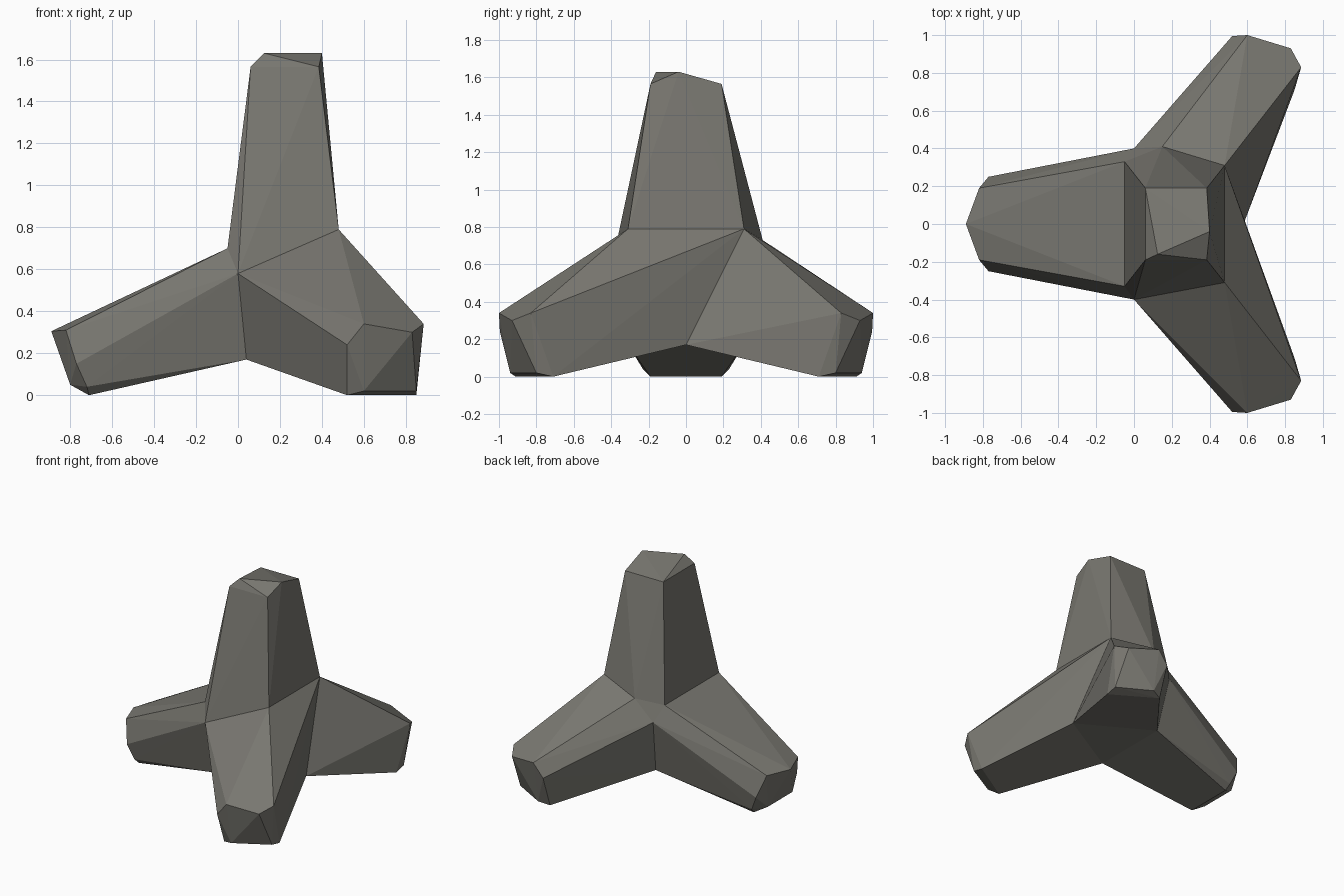
import bpy, bmesh
from mathutils import Vector

if "Cube" in bpy.data.objects:
    bpy.data.objects.remove(bpy.data.objects["Cube"])


def mirror(points):
    return [(x, -y, z) for x, y, z in points]


def both(points):
    return points + mirror(points)


# Junction corners where the four arms meet
shoulder_f, shoulder_b = both([(0.48, -0.31, 0.79)])
side_f, side_b = both([(0.0, -0.40, 0.58)])
neck_f, neck_b = both([(-0.05, -0.33, 0.70)])
under_f, under_b = both([(0.04, -0.31, 0.17)])
under_r = (0.58, 0.0, 0.17)
chip_b = (0.15, 0.41, 0.73)

# Chipped arm tips
top_tip = both([(0.06, -0.19, 1.565), (0.385, -0.19, 1.565)]) + [
    (0.125, -0.16, 1.63), (0.40, -0.04, 1.63)]
left_tip = both([(-0.82, -0.19, 0.31), (-0.77, -0.25, 0.15), (-0.72, -0.23, 0.04),
                 (-0.80, -0.15, 0.05), (-0.71, -0.19, 0.0)]) + [(-0.89, 0.0, 0.305)]
front_tip = [(0.60, -1.0, 0.34), (0.52, -0.995, 0.24), (0.83, -0.93, 0.30),
             (0.885, -0.83, 0.34), (0.52, -0.91, 0.0), (0.60, -0.94, 0.02),
             (0.85, -0.80, 0.02), (0.85, -0.71, 0.0)]

arms = [
    (top_tip, [shoulder_f, shoulder_b, neck_f, neck_b, side_f, chip_b]),
    (left_tip, [neck_f, neck_b, side_f, side_b, under_f, under_b]),
    (front_tip, [shoulder_f, shoulder_b, side_f, under_f, under_r]),
    (mirror(front_tip), [shoulder_b, chip_b, side_b, under_b, under_r]),
]

# Each arm is the hull of its tip and root, left open at the root
bm = bmesh.new()
for tip, root in arms:
    arm = bmesh.new()
    tip_verts = {arm.verts.new(p) for p in tip}
    for p in root:
        arm.verts.new(p)
    bmesh.ops.convex_hull(arm, input=arm.verts[:])
    inner = [f for f in arm.faces if not tip_verts & set(f.verts)]
    bmesh.ops.delete(arm, geom=inner, context='FACES')
    part = bpy.data.meshes.new("arm_part")
    arm.to_mesh(part)
    arm.free()
    bm.from_mesh(part)
    bpy.data.meshes.remove(part)

# Weld the arms and close the small core faces between them
bmesh.ops.remove_doubles(bm, verts=bm.verts[:], dist=0.001)
bmesh.ops.holes_fill(bm, edges=[e for e in bm.edges if e.is_boundary], sides=0)
bmesh.ops.recalc_face_normals(bm, faces=bm.faces[:])
mesh = bpy.data.meshes.new("concrete_tetrapod")
bm.to_mesh(mesh)
bm.free()

concrete = bpy.data.materials.new("grey_concrete")
concrete.diffuse_color = (0.19, 0.185, 0.163, 1)
concrete.use_nodes = True
concrete.node_tree.nodes["Principled BSDF"].inputs["Base Color"].default_value = concrete.diffuse_color
mesh.materials.append(concrete)
body = bpy.data.objects.new("concrete_tetrapod", mesh)
bpy.context.collection.objects.link(body)
